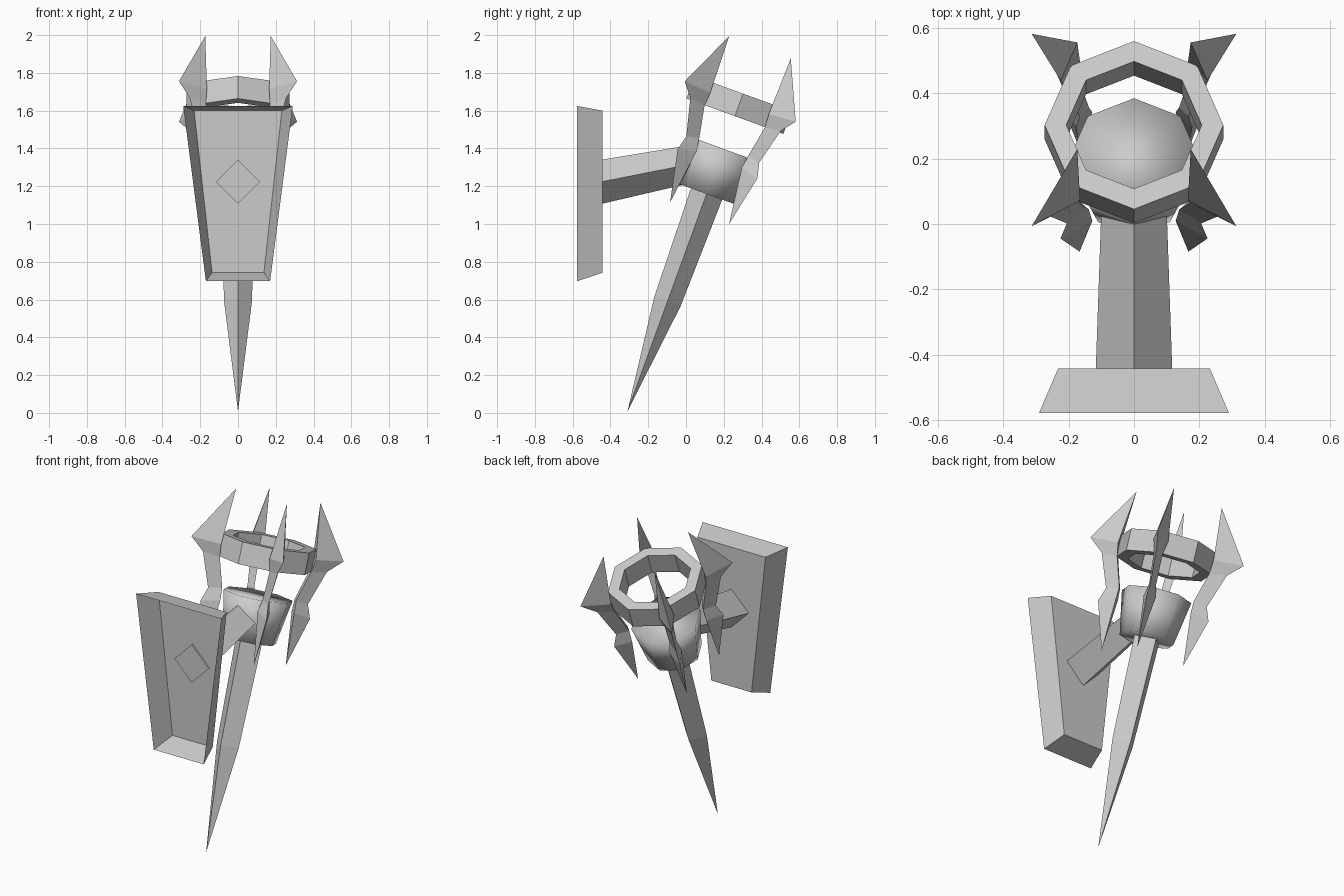
import bpy, bmesh, math
from mathutils import Matrix, Vector

if "Cube" in bpy.data.objects:
    bpy.data.objects.remove(bpy.data.objects["Cube"])

# Torch frame: local z runs along the tilted shaft, origin at its lower tip
TILT = Matrix.Translation((0, -0.31, 0.008)) @ Matrix.Rotation(math.radians(-20), 4, 'X')


def loft(name, rings, matrix=Matrix(), caps=(True, True), closed=False, smooth=False):
    """Skin a list of cross-sections; a one-point section makes a tip."""
    bm = bmesh.new()
    rows = [[bm.verts.new(matrix @ Vector(p)) for p in ring] for ring in rings]
    pairs = list(zip(rows, rows[1:])) + ([(rows[-1], rows[0])] if closed else [])
    for a, b in pairs:
        n = max(len(a), len(b))
        for i in range(n):
            j = (i + 1) % n
            quad = [a[i % len(a)], a[j % len(a)], b[j % len(b)], b[i % len(b)]]
            bm.faces.new(list(dict.fromkeys(quad)))
    if not closed:
        for row, cap in zip((rows[0], rows[-1]), caps):
            if cap and len(row) > 2:
                bm.faces.new(row)
    bmesh.ops.recalc_face_normals(bm, faces=bm.faces)
    for f in bm.faces:
        f.smooth = smooth
    me = bpy.data.meshes.new(name)
    bm.to_mesh(me)
    bm.free()
    ob = bpy.data.objects.new(name, me)
    bpy.context.collection.objects.link(ob)
    return ob


def circle(r, z, n):
    return [(r * math.sin(k * math.tau / n), r * math.cos(k * math.tau / n), z) for k in range(n)]


# Wall plate: tapered tray, open on the -y side
def plate_outline(y, top, bottom, z_top, z_bottom):
    return [(-top, y, z_top), (top, y, z_top), (bottom, y, z_bottom), (-bottom, y, z_bottom)]


loft("wall_plate", [plate_outline(-0.577, 0.29, 0.17, 1.625, 0.697),
                    plate_outline(-0.442, 0.232, 0.137, 1.6, 0.742)], caps=(False, True))


# Diamond-section support arm
def diamond(y, z, r):
    return [(0, y, z + r), (r, y, z), (0, y, z - r), (-r, y, z)]


loft("support_arm", [diamond(-0.45, 1.223, 0.117), diamond(0.04, 1.32, 0.1)])

# Four-sided pointed shaft
loft("shaft", [[(0, 0, 0)], circle(0.074, 0.62, 4), circle(0.089, 1.26, 4)], TILT)

# Octagonal cup
loft("cup", [circle(0.155, 1.225, 8), circle(0.2, 1.48, 8)], TILT, smooth=True)

# Octagonal upper ring
loft("upper_ring", [circle(0.273, 1.663, 8), circle(0.273, 1.79, 8),
                    circle(0.207, 1.79, 8), circle(0.207, 1.663, 8)], TILT, closed=True)


# Barbed prongs with triangular sections: sharp outer edge, wide inner side
def section(r_out, z_out, r_in, z_in, w):
    return [(r_out, 0, z_out), (r_in, w, z_in), (r_in, -w, z_in)]


prong = [[(0.235, 0, 1.116)],
         section(0.318, 1.395, 0.215, 1.42, 0.035),
         section(0.29, 1.475, 0.215, 1.49, 0.02),
         section(0.36, 1.672, 0.265, 1.66, 0.025),
         section(0.442, 1.746, 0.275, 1.735, 0.042),
         [(0.245, 0, 2.052)]]
for k in range(4):
    loft(f"prong_{k + 1}", prong, TILT @ Matrix.Rotation(math.radians(45 + 90 * k), 4, 'Z'))
